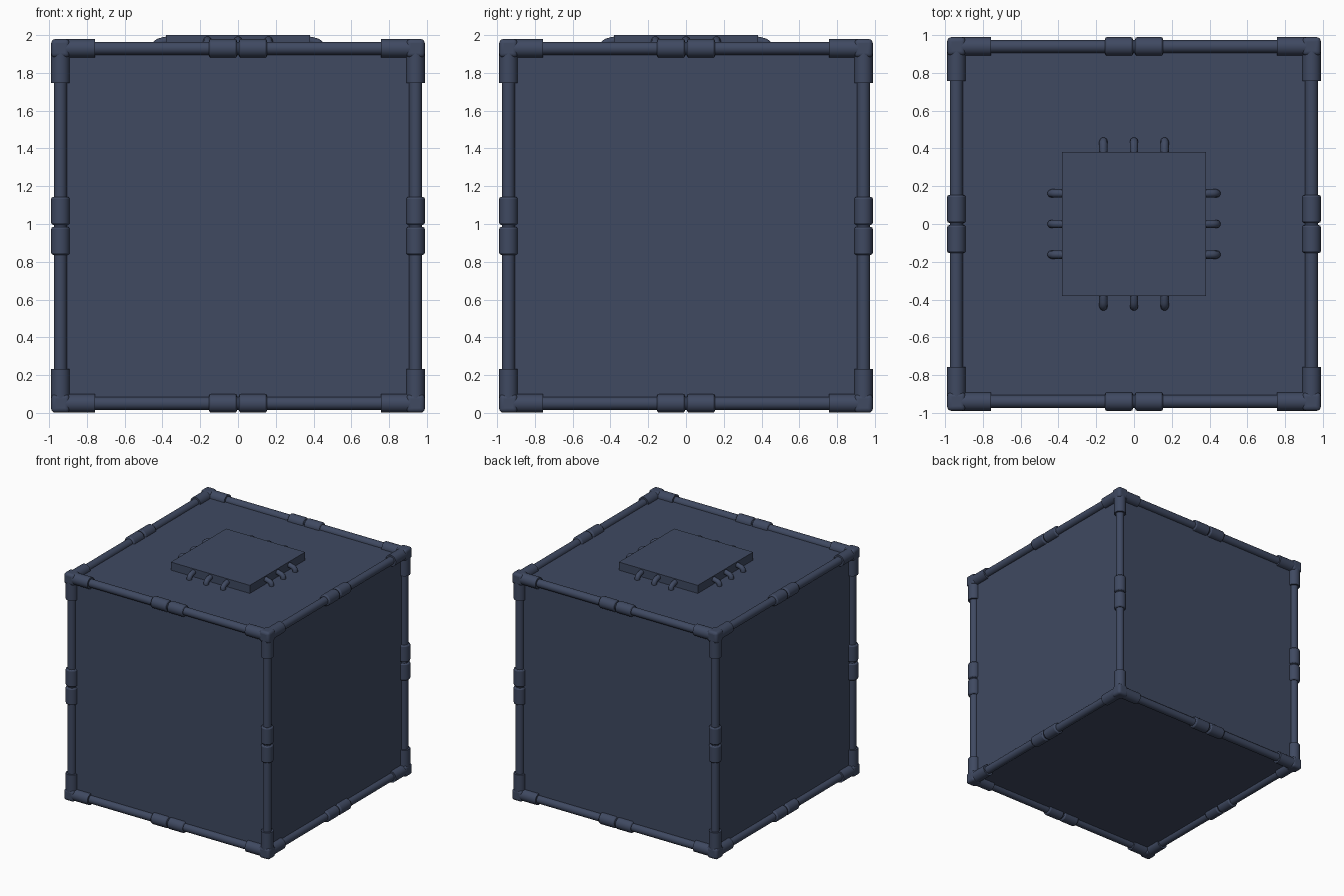
import bpy, math
from mathutils import Vector

if "Cube" in bpy.data.objects:
    bpy.data.objects.remove(bpy.data.objects["Cube"])

MID = 0.99      # height of the cube's centre
E = 0.94        # half size of the panel cube, where the pipe axes run

mat = bpy.data.materials.new("slate_blue")
mat.diffuse_color = (0.05, 0.067, 0.12, 1)
mat.use_nodes = True
mat.node_tree.nodes["Principled BSDF"].inputs["Base Color"].default_value = mat.diffuse_color


def finish(ob, name, smooth=True):
    ob.name = name
    if not ob.data.materials:
        ob.data.materials.append(mat)
    if smooth:
        bpy.ops.object.shade_smooth_by_angle(angle=math.radians(35))
    return ob


def box(name, size, loc):
    bpy.ops.mesh.primitive_cube_add(size=1, location=loc)
    ob = bpy.context.object
    ob.scale = size
    bpy.ops.object.transform_apply(location=False, rotation=False, scale=True)
    return finish(ob, name, False)


def tube(name, a, b, r, bevel=0):
    a, b = Vector(a), Vector(b)
    d = b - a
    bpy.ops.mesh.primitive_cylinder_add(
        vertices=32, radius=r, depth=d.length,
        location=(a + b) / 2 + Vector((0, 0, MID)),
        rotation=d.to_track_quat('Z', 'Y').to_euler())
    ob = bpy.context.object
    if bevel:
        m = ob.modifiers.new("rounded_rim", 'BEVEL')
        m.width = bevel
        m.segments = 2
        m.limit_method = 'ANGLE'
    return finish(ob, name)


def on_axis(axis, t, u, v):
    """Point at t along the axis, with the other two coordinates u, v."""
    p = [u, v]
    p.insert(axis, t)
    return p


# Panelled cube
box("panel_cube", (2 * E, 2 * E, 2 * E), (0, 0, MID))

# Twelve edges: pipe, two middle couplings, and a corner sleeve at each end
for axis in range(3):
    for u in (-E, E):
        for v in (-E, E):
            tube("edge_pipe", on_axis(axis, -E, u, v), on_axis(axis, E, u, v), 0.034)
            for s in (-1, 1):
                tube("middle_coupling", on_axis(axis, s * 0.006, u, v),
                     on_axis(axis, s * 0.153, u, v), 0.049, 0.01)
                tube("corner_sleeve", on_axis(axis, s * 0.757, u, v),
                     on_axis(axis, s * E, u, v), 0.049)

# Corner caps that close the three sleeves with a softened corner
for x in (-E, E):
    for y in (-E, E):
        for z in (-E, E):
            cap = box("corner_cap", (0.098, 0.098, 0.098), (x, y, z + MID))
            m = cap.modifiers.new("soft_corner", 'BEVEL')
            m.width = 0.022
            m.segments = 4
            bpy.ops.object.shade_smooth_by_angle(angle=math.radians(35))

# Chip plate on the top
box("chip_plate", (0.76, 0.76, 0.08), (0, 0, 1.96))

# Three bent pins on each side of the chip
path = [(0.35, 1.972), (0.395, 1.968), (0.432, 1.95), (0.437, 1.92)]
for side in range(4):
    for off in (-0.162, 0, 0.162):
        cu = bpy.data.curves.new("chip_pin", 'CURVE')
        cu.dimensions = '3D'
        cu.bevel_depth = 0.022
        cu.bevel_resolution = 3
        cu.resolution_u = 6
        sp = cu.splines.new('BEZIER')
        sp.bezier_points.add(len(path) - 1)
        for bp, (r, z) in zip(sp.bezier_points, path):
            bp.co = (r, off, z)
            bp.handle_left_type = bp.handle_right_type = 'AUTO'
        cu.materials.append(mat)
        pin = bpy.data.objects.new("chip_pin", cu)
        pin.rotation_euler.z = side * math.pi / 2
        bpy.context.collection.objects.link(pin)
